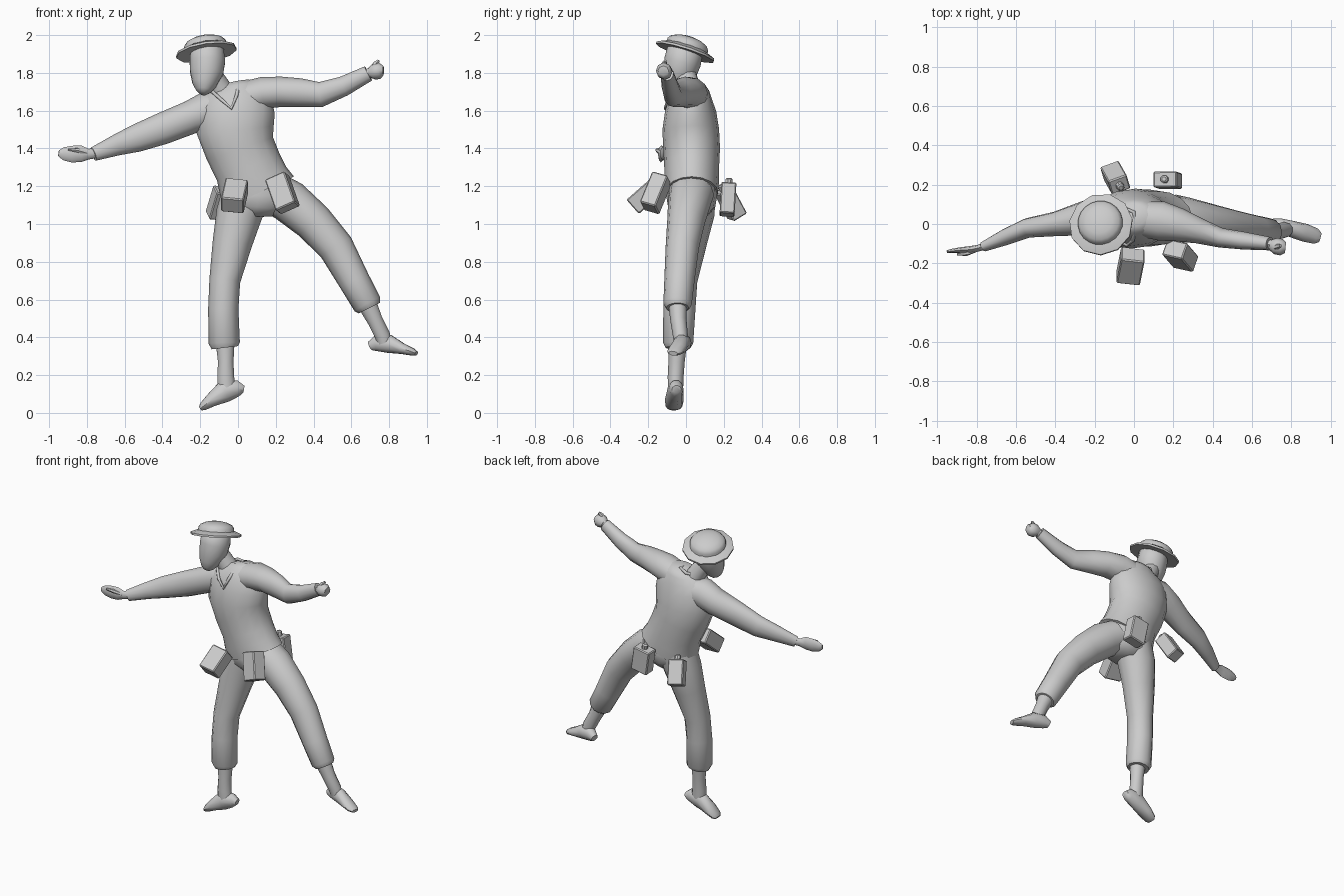
import bpy, bmesh, math
from mathutils import Vector, Matrix

grey = bpy.data.materials.new("plain grey")
grey.diffuse_color = (0.6, 0.6, 0.6, 1)


def finish(name, bm, angle=50):
    bmesh.ops.recalc_face_normals(bm, faces=bm.faces)
    me = bpy.data.meshes.new(name)
    bm.to_mesh(me)
    bm.free()
    me.materials.append(grey)
    ob = bpy.data.objects.new(name, me)
    bpy.context.collection.objects.link(ob)
    bpy.ops.object.select_all(action='DESELECT')
    ob.select_set(True)
    bpy.context.view_layer.objects.active = ob
    bpy.ops.object.shade_smooth_by_angle(angle=math.radians(angle))
    return ob


def loft(name, rings, n=12, angle=50):
    """Rings of (x, y, z, half width across, half depth in y) along a path."""
    bm = bmesh.new()
    pts = [Vector(r[:3]) for r in rings]
    loops = []
    for i, r in enumerate(rings):
        t = (pts[min(i + 1, len(pts) - 1)] - pts[max(i - 1, 0)]).normalized()
        u = Vector((0, 1, 0))
        u = (u - t * u.dot(t)).normalized()
        v = t.cross(u)
        loops.append([bm.verts.new(pts[i] + u * r[4] * math.cos(a) + v * r[3] * math.sin(a))
                      for a in (2 * math.pi * k / n for k in range(n))])
    for a, b in zip(loops, loops[1:]):
        for k in range(n):
            bm.faces.new((a[k], a[(k + 1) % n], b[(k + 1) % n], b[k]))
    bm.faces.new(loops[0])
    bm.faces.new(loops[-1])
    return finish(name, bm, angle)


def lathe(name, profile, centre, axis, n):
    """Spin a (radius, height) profile about an axis."""
    bm = bmesh.new()
    loops = [[bm.verts.new((r * math.cos(2 * math.pi * k / n), r * math.sin(2 * math.pi * k / n), h))
              for k in range(n)] for r, h in profile]
    for a, b in zip(loops, loops[1:]):
        for k in range(n):
            bm.faces.new((a[k], a[(k + 1) % n], b[(k + 1) % n], b[k]))
    bm.faces.new(loops[0])
    bm.faces.new(loops[-1])
    rot = Vector(axis).to_track_quat('Z', 'Y').to_matrix().to_4x4()
    bm.transform(Matrix.Translation(centre) @ rot)
    return finish(name, bm, 40)


def pouch(name, centre, down, size, across=(1, 0, 0), knob=False):
    """Bevelled box hanging along a direction, with an optional stopper."""
    z = -Vector(down).normalized()
    x = Vector(across)
    x = (x - z * x.dot(z)).normalized()
    y = z.cross(x)
    m = Matrix((x, y, z)).transposed().to_4x4()
    m.translation = centre
    bm = bmesh.new()
    bmesh.ops.create_cube(bm, size=1)
    bm.transform(Matrix.Diagonal((*size, 1)))
    bmesh.ops.bevel(bm, geom=bm.edges[:], offset=0.006, segments=1, affect='EDGES')
    bm.transform(m)
    finish(name, bm, 25)
    if knob:
        lathe(name + "_stopper", [(.02, 0), (.02, .025), (.012, .032)],
              Vector(centre) + z * size[2] / 2, z, 8)


# Shirt body, leaning toward the lower arm
loft("shirt", [(.11, .03, 1.165, .205, .14), (.08, .03, 1.23, .19, .145), (.055, .03, 1.3, .18, .145),
               (.01, .03, 1.4, .185, .15), (-.015, .025, 1.5, .205, .15), (-.01, .025, 1.6, .205, .135),
               (0, .03, 1.67, .18, .11), (-.005, .04, 1.72, .125, .085), (-.01, .045, 1.745, .08, .06)], 16)

# Trousers
loft("hips", [(.1, .03, 1.04, .08, .08), (.1, .03, 1.09, .165, .125), (.11, .03, 1.15, .195, .135),
              (.1, .03, 1.22, .17, .13)], 14)
loft("standing_trouser_leg", [(.05, .04, 1.18, .13, .12), (.005, .03, 1.05, .122, .12), (-.03, .01, .9, .105, .1),
                              (-.07, -.025, .7, .082, .085), (-.078, -.035, .55, .08, .085),
                              (-.073, -.042, .37, .083, .08), (-.07, -.042, .345, .07, .066)])
loft("raised_trouser_leg", [(.2, .03, 1.16, .11, .12), (.27, .02, 1.12, .115, .115), (.4, 0, 1.01, .105, .1),
                            (.52, -.02, .875, .095, .088), (.615, -.035, .7, .083, .08),
                            (.685, -.045, .575, .077, .075), (.695, -.045, .555, .062, .06)])

# Bare ankles and shoes
loft("standing_ankle", [(-.068, -.045, .37, .052, .05), (-.065, -.05, .27, .043, .043),
                        (-.065, -.055, .19, .047, .042), (-.06, -.055, .13, .05, .04)], 10)
loft("standing_foot", [(.03, -.05, .125, .02, .025), (0, -.052, .13, .045, .038), (-.07, -.057, .115, .062, .044),
                       (-.14, -.062, .068, .038, .05), (-.185, -.064, .034, .024, .044),
                       (-.2, -.064, .022, .012, .028)], 10)
loft("raised_ankle", [(.68, -.045, .585, .055, .05), (.725, -.04, .49, .043, .043),
                      (.765, -.03, .41, .043, .04), (.775, -.028, .37, .04, .035)], 10)
loft("raised_foot", [(.7, .003, .355, .025, .025), (.735, -.008, .37, .045, .038), (.8, -.025, .365, .05, .042),
                     (.87, -.045, .34, .03, .046), (.925, -.062, .322, .02, .04),
                     (.945, -.068, .315, .012, .025)], 10)

# Sleeves
loft("lowered_sleeve", [(-.06, .035, 1.6, .1, .095), (-.17, .035, 1.6, .1, .095), (-.25, .03, 1.565, .088, .088),
                        (-.4, .0, 1.505, .084, .062), (-.54, -.02, 1.453, .073, .05),
                        (-.65, -.065, 1.415, .055, .042), (-.765, -.115, 1.37, .037, .026)])
loft("raised_sleeve", [(.02, .03, 1.66, .09, .09), (.14, .015, 1.695, .085, .1), (.23, -.005, 1.7, .08, .085),
                       (.33, -.035, 1.695, .076, .065), (.44, -.07, 1.686, .066, .05),
                       (.56, -.085, 1.73, .053, .045), (.69, -.1, 1.797, .042, .034)])

# Open hand and fist
loft("open_hand", [(-.75, -.11, 1.375, .026, .02), (-.79, -.122, 1.37, .028, .017), (-.83, -.13, 1.372, .044, .018),
                   (-.88, -.133, 1.37, .044, .015), (-.925, -.137, 1.372, .034, .011),
                   (-.95, -.14, 1.375, .015, .007)], 8)
loft("open_thumb", [(-.8, -.13, 1.375, .012, .012), (-.85, -.15, 1.39, .013, .012), (-.9, -.155, 1.395, .006, .006)], 6)
loft("fist_wrist", [(.67, -.1, 1.787, .028, .024), (.72, -.108, 1.808, .027, .024)], 8)
loft("fist", [(.695, -.105, 1.8, .026, .028), (.72, -.112, 1.806, .043, .042), (.75, -.118, 1.812, .043, .042),
              (.77, -.12, 1.812, .025, .028)], 8)
loft("fist_thumb", [(.715, -.12, 1.825, .016, .014), (.73, -.115, 1.85, .015, .014), (.745, -.11, 1.865, .008, .008)], 6)

# Neck, head and neckline
loft("neck", [(-.05, .03, 1.64, .07, .07), (-.085, .02, 1.7, .062, .062), (-.14, -.005, 1.79, .055, .06)])
loft("head", [(-.185, -.082, 1.69, .018, .022), (-.182, -.075, 1.705, .04, .042), (-.178, -.06, 1.74, .065, .067),
              (-.167, -.035, 1.8, .09, .09), (-.162, -.018, 1.86, .096, .098), (-.163, -.005, 1.92, .09, .095),
              (-.165, 0, 1.95, .06, .06)], 14, 80)
rim = [(-.035, -.108, 1.612), (-.09, -.085, 1.66), (-.135, -.035, 1.7), (-.12, .04, 1.715), (-.06, .085, 1.735),
       (.0, .06, 1.745), (.005, -.02, 1.74), (-.008, -.085, 1.68)]
cu = bpy.data.curves.new("collar", 'CURVE')
cu.dimensions = '3D'
cu.bevel_depth = 0.01
cu.bevel_resolution = 1
sp = cu.splines.new('POLY')
sp.points.add(len(rim) - 1)
for p, co in zip(sp.points, rim):
    p.co = (*co, 1)
sp.use_cyclic_u = True
cu.materials.append(grey)
bpy.context.collection.objects.link(bpy.data.objects.new("collar", cu))

# Tilted brimmed hat
up = (-.15, .32, 1)
lathe("hat_brim", [(.1, -.005), (.163, -.008), (.163, .004), (.1, .03)], (-.168, -.002, 1.913), up, 11)
lathe("hat_crown", [(.118, 0), (.113, .04), (.1, .058), (.07, .072), (.035, .08), (.01, .082)],
      (-.168, -.002, 1.913), up, 20)

# Pouches slung around the waist
pouch("front_pouch", (-.018, -.215, 1.15), (-.025, -.125, -.11), (.12, .1, .165))
pouch("side_pouch", (.235, -.16, 1.165), (.06, -.07, -.17), (.115, .09, .185), (1, -.35, 0))
pouch("back_pouch", (.172, .222, 1.13), (.03, -.01, -.17), (.12, .08, .165), knob=True)
pouch("back_side_pouch", (-.095, .235, 1.11), (-.045, .08, -.15), (.1, .085, .165), (1, .3, 0), True)
